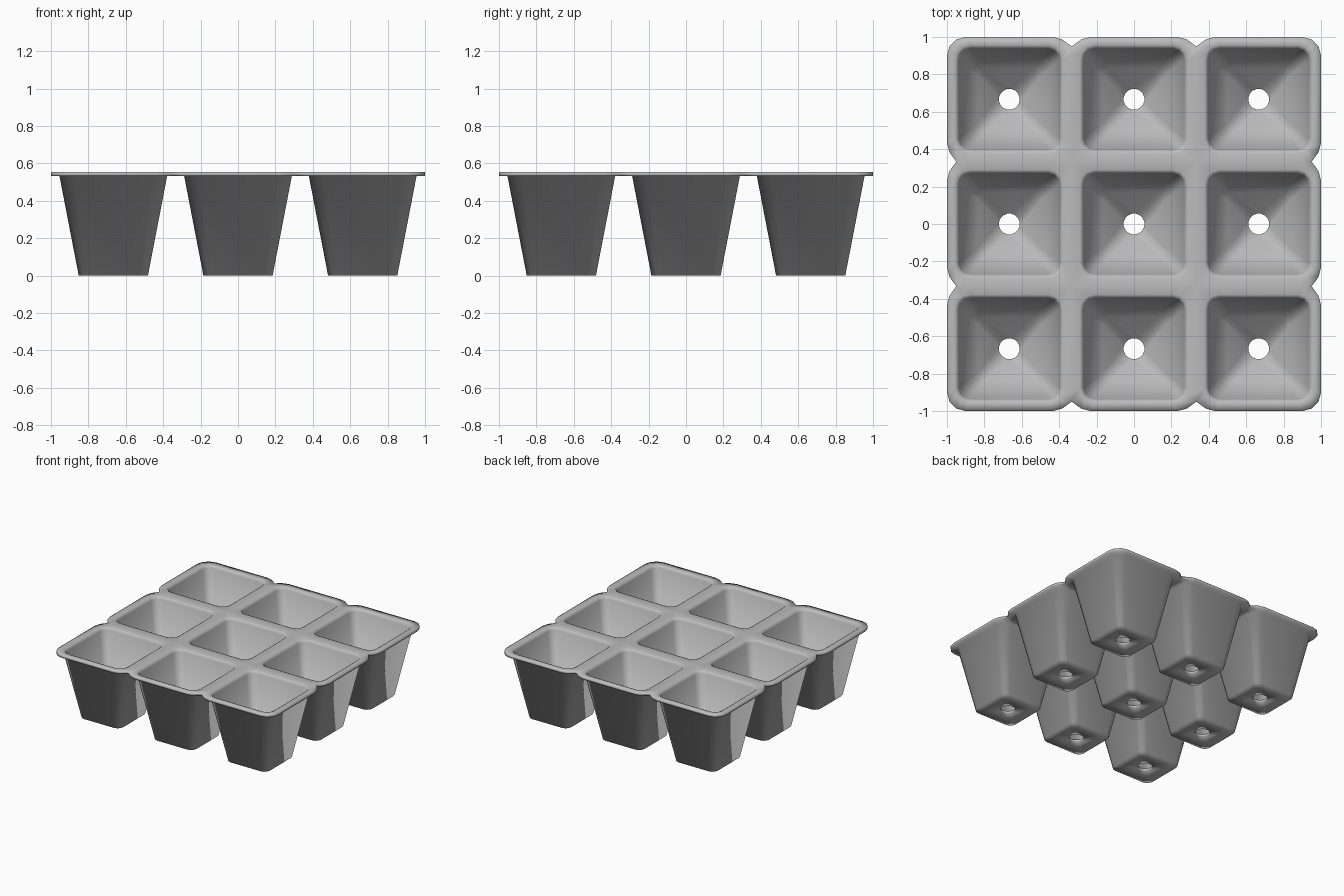
import bpy, bmesh
from math import cos, sin, pi, radians

cube = bpy.data.objects.get("Cube")
if cube:
    bpy.data.objects.remove(cube)

PITCH = 2 / 3
HALF = PITCH / 2
TOP, THICK = 0.553, 0.02
RIM_RADIUS = 0.1
STEPS = (0, 30, 60, 90)

mat = bpy.data.materials.new("grey plastic")
mat.use_nodes = True
colour = (0.5, 0.5, 0.5, 1)
mat.diffuse_color = colour
mat.node_tree.nodes["Principled BSDF"].inputs["Base Color"].default_value = colour

bm = bmesh.new()
CORNERS = ((1, 1), (-1, 1), (-1, -1), (1, -1))


def corner_ring(cx, cy, z, corner_points):
    """Ring of vertices, built corner by corner and mirrored into each quadrant."""
    ring = []
    for sx, sy in CORNERS:
        pts = corner_points(sx, sy)
        if sx * sy < 0:
            pts = pts[::-1]
        ring += [bm.verts.new((cx + sx * x, cy + sy * y, z)) for x, y in pts]
    return ring


def rounded(half, r):
    c = half - r
    pts = [(c + r * cos(radians(a)), c + r * sin(radians(a))) for a in STEPS]
    return lambda sx, sy: pts


def hole(r):
    pts = [(r * cos(a), r * sin(a)) for a in [(k + 0.5) * pi / 8 for k in range(4)]]
    return lambda sx, sy: pts


def rim(ix, iy):
    """Rim outline: rounded at free corners, notched or closed beside neighbours."""
    def points(sx, sy):
        near_x, near_y = abs(ix + sx) <= 1, abs(iy + sy) <= 1
        pts = []
        for a, (x, y) in zip(STEPS, rounded(HALF, RIM_RADIUS)(sx, sy)):
            if near_x and near_y and 0 < a < 90:
                x = y = HALF
            elif near_x and a < 45:
                x = HALF
            elif near_y and a > 45:
                y = HALF
            pts.append((x, y))
        return pts
    return points


def cell(ix, iy):
    """One pot: outside wall, drain hole, inside wall and its share of the rim."""
    profile = [
        (rim(ix, iy), TOP - THICK),
        (rounded(0.288, 0.075), TOP - THICK),
        (rounded(0.185, 0.05), 0),
        (hole(0.056), 0),
        (hole(0.056), THICK),
        (rounded(0.168, 0.04), THICK),
        (rounded(0.27, 0.06), TOP - THICK),
        (rounded(0.277, 0.066), TOP - 0.006),
        (rounded(0.29, 0.078), TOP),
        (rim(ix, iy), TOP),
    ]
    rings = [corner_ring(ix * PITCH, iy * PITCH, z, f) for f, z in profile]
    for a, b in zip(rings, rings[1:]):
        n = len(a)
        for i in range(n):
            j = (i + 1) % n
            bm.faces.new((a[i], a[j], b[j], b[i]))


for ix in (-1, 0, 1):
    for iy in (-1, 0, 1):
        cell(ix, iy)

# Join the pots and close the outer edge of the rim
bmesh.ops.remove_doubles(bm, verts=bm.verts, dist=0.0005)
bmesh.ops.bridge_loops(bm, edges=[e for e in bm.edges if e.is_boundary])
bmesh.ops.recalc_face_normals(bm, faces=bm.faces)
for f in bm.faces:
    f.smooth = True

mesh = bpy.data.meshes.new("seed_tray")
bm.to_mesh(mesh)
bm.free()
mesh.materials.append(mat)
tray = bpy.data.objects.new("seed_tray", mesh)
bpy.context.collection.objects.link(tray)
